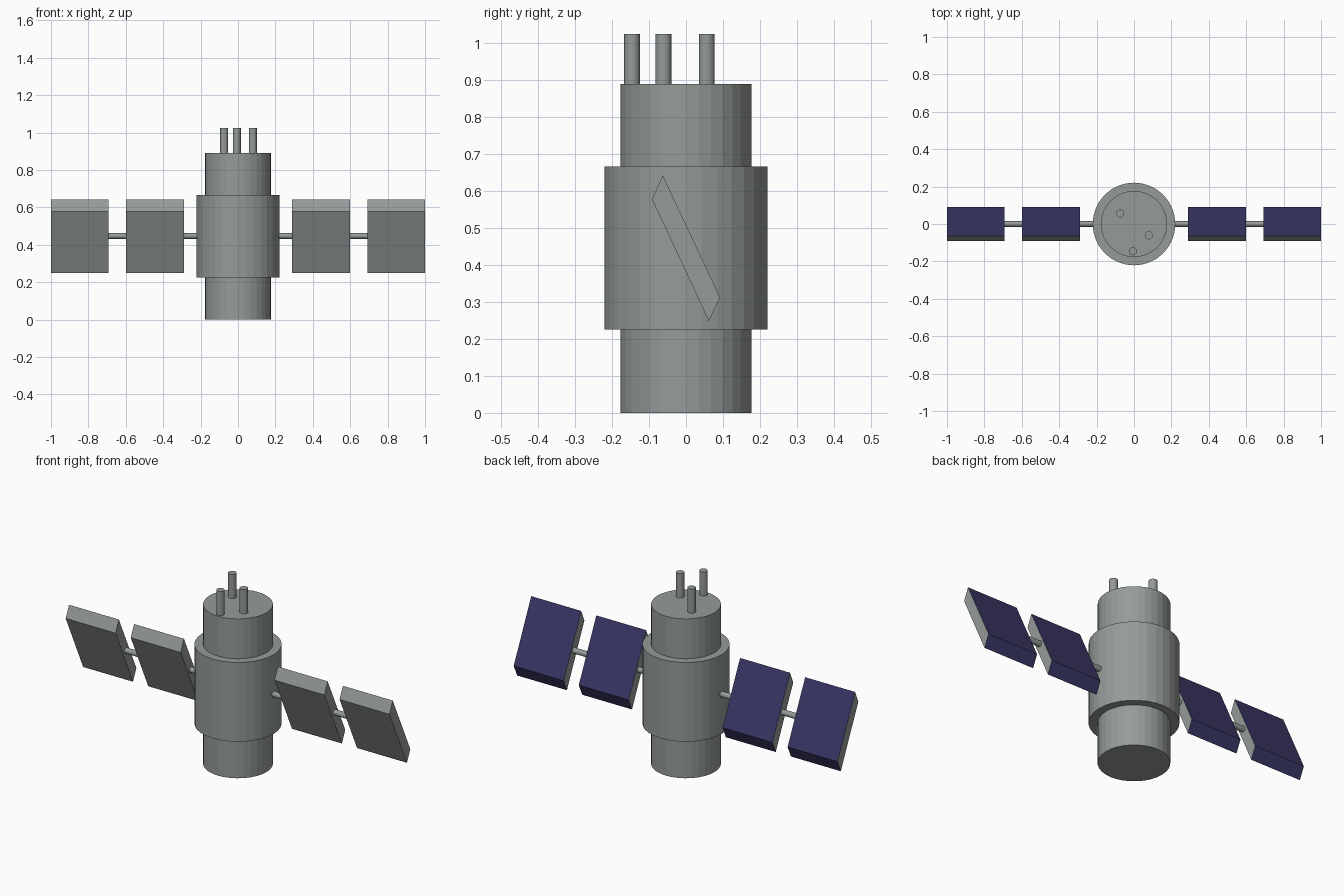
import bpy, bmesh, math
from mathutils import Vector

if "Cube" in bpy.data.objects:
    bpy.data.objects.remove(bpy.data.objects["Cube"])


def material(name, rgb):
    m = bpy.data.materials.new(name)
    m.diffuse_color = (*rgb, 1)
    m.use_nodes = True
    m.node_tree.nodes["Principled BSDF"].inputs["Base Color"].default_value = m.diffuse_color
    return m


GREY = material("hull grey", (0.30, 0.33, 0.32))
BLUE = material("solar cell blue", (0.043, 0.038, 0.133))


def cylinder(name, radius, start, end, sides=32):
    start, end = Vector(start), Vector(end)
    axis = end - start
    bpy.ops.mesh.primitive_cylinder_add(
        vertices=sides, radius=radius, depth=axis.length,
        location=(start + end) / 2,
        rotation=axis.to_track_quat('Z', 'Y').to_euler())
    ob = bpy.context.object
    ob.name = name
    ob.data.materials.append(GREY)
    return ob


# Stepped body
cylinder("lower_body", 0.177, (0, 0, 0), (0, 0, 0.225))
cylinder("middle_body", 0.221, (0, 0, 0.225), (0, 0, 0.667))
cylinder("upper_body", 0.177, (0, 0, 0.667), (0, 0, 0.89))

# Antennas on the top face
for i, (x, y) in enumerate([(-0.074, 0.056), (0.079, -0.061), (-0.006, -0.146)]):
    cylinder(f"antenna_{i + 1}", 0.0213, (x, y, 0.89), (x, y, 1.025))


# Tilted solar panel: a side profile extruded along x, cells on the upper back face
PROFILE = [(-0.063, 0.643), (-0.092, 0.578), (0.062, 0.248), (0.092, 0.313)]


def panel(name, x0, x1):
    bm = bmesh.new()
    a = [bm.verts.new((x0, y, z)) for y, z in PROFILE]
    b = [bm.verts.new((x1, y, z)) for y, z in PROFILE]
    bm.faces.new(a)
    bm.faces.new(b[::-1])
    for i in range(4):
        j = (i + 1) % 4
        bm.faces.new((a[i], a[j], b[j], b[i]))
    bmesh.ops.recalc_face_normals(bm, faces=bm.faces)
    for f in bm.faces:
        f.material_index = 1 if f.normal.y > 0.7 else 0
    me = bpy.data.meshes.new(name)
    bm.to_mesh(me)
    bm.free()
    me.materials.append(GREY)
    me.materials.append(BLUE)
    bpy.context.collection.objects.link(bpy.data.objects.new(name, me))


# Wings: two panels and a spar on each side
for side, s in (("left", -1), ("right", 1)):
    panel(f"{side}_inner_panel", s * 0.29, s * 0.598)
    panel(f"{side}_outer_panel", s * 0.692, s * 1.0)
    cylinder(f"{side}_spar", 0.0155, (s * 0.2, 0, 0.4465), (s * 0.75, 0, 0.4465))
